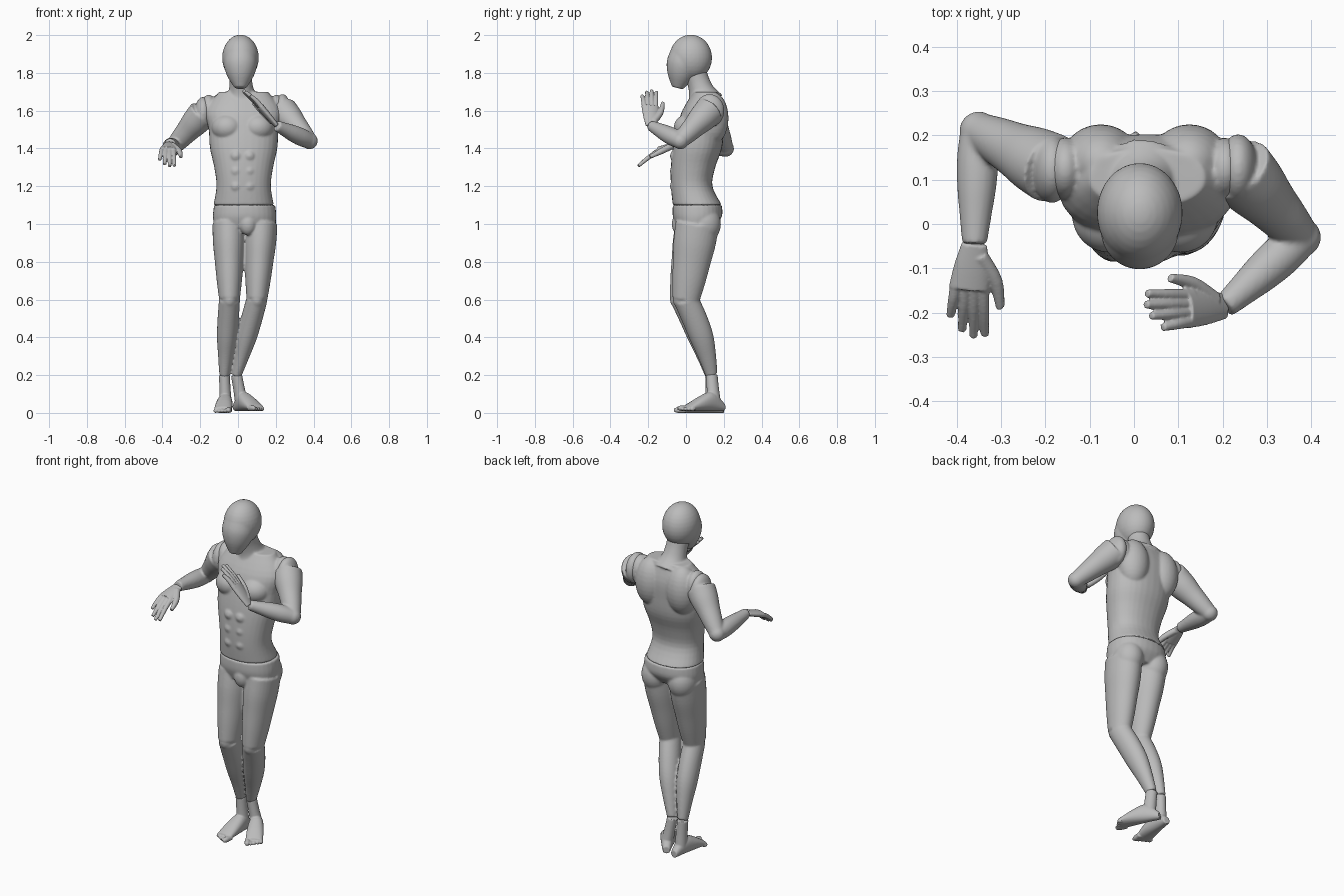
import bpy, bmesh
from math import cos, sin, pi, copysign
from mathutils import Vector

if "Cube" in bpy.data.objects:
    bpy.data.objects.remove(bpy.data.objects["Cube"])

grey = bpy.data.materials.new("mannequin grey")
grey.use_nodes = True
colour = (0.5, 0.5, 0.5, 1)
grey.diffuse_color = colour
grey.node_tree.nodes["Principled BSDF"].inputs["Base Color"].default_value = colour

SIDES, STEPS = 32, 4
UP, BACK, LEFT = Vector((0, 0, 1)), Vector((0, 1, 0)), Vector((1, 0, 0))


def spline(before, start, end, after, t):
    """Smooth curve from start to end that heeds its neighbours."""
    leave, arrive = (end - before) / 2, (after - start) / 2
    ease = t * t * (3 - 2 * t)
    pull = leave * (1 - t) - arrive * t
    return start.lerp(end, ease) + pull * t * (1 - t)


def skin(bm, rings, power=1.0):
    """Closed smooth loft through rings of (centre, half axis, half axis)."""
    padded = [rings[0]] + rings + [rings[-1]]
    slices = []
    for i in range(len(rings) - 1):
        for step in range(STEPS):
            columns = zip(*padded[i:i + 4])
            slices.append([spline(*column, step / STEPS) for column in columns])
    slices.append(rings[-1])
    loops = []
    for centre, wide, deep in slices:
        loop = []
        for k in range(SIDES):
            angle = 2 * pi * k / SIDES
            c, s = (copysign(abs(f) ** power, f) for f in (cos(angle), sin(angle)))
            loop.append(bm.verts.new(centre + wide * c + deep * s))
        loops.append(loop)
    for low, high in zip(loops, loops[1:]):
        for k in range(SIDES):
            bm.faces.new((low[k - 1], low[k], high[k], high[k - 1]))
    bm.faces.new(loops[0])
    bm.faces.new(loops[-1])


def stack(bm, middle, base, step, slices):
    """Evenly spaced level slices, each given as half width, front, back."""
    rings = []
    for i, (half, front, back) in enumerate(slices):
        centre = LEFT * middle + BACK * (front + back) / 2 + UP * (base + step * i)
        rings.append((centre, LEFT * half, BACK * (back - front) / 2))
    skin(bm, rings, 0.9)


def limb(bm, start, end, radii, side=UP, flat=1.0, bow=UP * 0):
    """Tube with evenly spaced radii; bow bends its middle, flat squeezes it."""
    start, end = Vector(start), Vector(end)
    axis = (end - start).normalized()
    wide = (side - axis * side.dot(axis)).normalized()
    deep = axis.cross(wide) * flat
    rings = []
    for i, radius in enumerate(radii):
        t = i / (len(radii) - 1)
        rings.append((start.lerp(end, t) + bow * sin(pi * t), wide * radius, deep * radius))
    skin(bm, rings)


def blob(bm, centre, size):
    made = bmesh.ops.create_uvsphere(bm, u_segments=SIDES, v_segments=SIDES // 2, radius=1)
    for vert in made["verts"]:
        vert.co = Vector(centre) + Vector(a * b for a, b in zip(vert.co, size))


def finish(name, bm, voxel=0.006, rounds=6):
    """Fuse the overlapping volumes into one smooth surface."""
    bmesh.ops.recalc_face_normals(bm, faces=bm.faces)
    mesh = bpy.data.meshes.new(name)
    bm.to_mesh(mesh)
    bm.free()
    mesh.materials.append(grey)
    obj = bpy.data.objects.new(name, mesh)
    bpy.context.collection.objects.link(obj)
    remesh = obj.modifiers.new("fuse", "REMESH")
    remesh.mode = "VOXEL"
    remesh.voxel_size = voxel
    remesh.use_smooth_shade = True
    soften = obj.modifiers.new("soften", "SMOOTH")
    soften.factor = 0.5
    soften.iterations = rounds


# Head: rounded skull with a flat face tapering to the chin
bm = bmesh.new()
blob(bm, (0.013, 0.025, 1.88), (0.097, 0.113, 0.122))
limb(bm, (0.013, 0, 1.91), (0.013, -0.045, 1.72), (0.08, 0.088, 0.07, 0.03), LEFT)
finish("head", bm)

# Torso: waist to shoulders, then neck and paired muscle masses
bm = bmesh.new()
stack(bm, 0.03, 1.1, 0.1, [(0.16, -0.07, 0.19), (0.144, -0.08, 0.14), (0.156, -0.08, 0.155),
                           (0.178, -0.07, 0.19), (0.185, -0.05, 0.2), (0.2, -0.02, 0.2),
                           (0.13, 0.04, 0.17)])
limb(bm, (0.013, 0.05, 1.8), (0.02, 0.1, 1.65), (0.06, 0.06, 0.07, 0.1), LEFT)
for side in (-1, 1):
    centre = LEFT * 0.025
    blob(bm, centre + Vector((side * 0.08, 0.02, 1.51)), (0.085, 0.085, 0.075))
    blob(bm, centre + Vector((side * 0.1, 0.14, 1.56)), (0.09, 0.085, 0.14))
    blob(bm, centre + Vector((side * 0.18, 0.125, 1.6)), (0.045, 0.07, 0.085))
    for row in range(3):
        blob(bm, centre + Vector((side * 0.035, -0.05, 1.2 + row * 0.08)), (0.035,) * 3)
finish("torso", bm)


# Hips and legs in one piece, knees bent
def leg(bm, hip, knee, ankle):
    limb(bm, hip, knee, (0.115, 0.112, 0.1, 0.088, 0.072), BACK, 0.76)
    limb(bm, knee, ankle, (0.066, 0.067, 0.063, 0.048, 0.032), BACK, 0.84, BACK * 0.015)
    blob(bm, knee, (0.047, 0.07, 0.06))
    blob(bm, Vector(hip) + BACK * 0.035, (0.08, 0.09, 0.1))


bm = bmesh.new()
stack(bm, 0.035, 1.1, -0.06, [(0.162, -0.07, 0.19), (0.168, -0.07, 0.19), (0.16, -0.05, 0.15)])
leg(bm, (-0.048, 0.06, 1), (-0.045, -0.015, 0.6), (-0.072, 0.133, 0.2))
leg(bm, (0.122, 0.06, 1), (0.1, 0, 0.6), (-0.008, 0.136, 0.2))
blob(bm, (0.052, -0.035, 1), (0.045, 0.04, 0.06))
finish("hips_and_legs", bm)


# Feet: wedge body, ankle and five toes; inside is the direction of the big toe
def foot(name, ankle, heel, tip, inside):
    bm = bmesh.new()
    ankle, heel = Vector(ankle), Vector(heel)
    ahead = (Vector(tip) - heel).normalized()
    across = UP.cross(ahead) * inside
    rings = []
    for along, wide, tall in ((0, 0.02, 0.02), (0.07, 0.036, 0.05),
                              (0.14, 0.045, 0.04), (0.22, 0.046, 0.016)):
        rings.append((heel + ahead * along + UP * tall, across * wide, UP * tall))
    skin(bm, rings, 0.9)
    limb(bm, ankle, heel + ahead * 0.06 + UP * 0.05, (0.032, 0.033, 0.037), ahead, 0.9)
    for toe in range(5):
        size = 0.015 if toe == 0 else 0.011
        root = heel + ahead * 0.2 + across * (0.034 - 0.018 * toe) + UP * size
        end = root + ahead * (0.062 - 0.009 * toe)
        limb(bm, root, end, (size, size, size, size * 0.6))
    finish(name, bm, 0.004, 4)


foot("right_foot", (-0.072, 0.133, 0.2), (-0.06, 0.2, 0), (-0.085, -0.06, 0), 1)
foot("left_foot", (-0.008, 0.136, 0.2), (-0.012, 0.2, 0.01), (0.12, -0.03, 0.01), -1)


# Hands: flat palm, a fan of four fingers and a thumb
def hand(name, wrist, knuckles, tip, side):
    bm = bmesh.new()
    wrist, knuckles = Vector(wrist), Vector(knuckles)
    reach, side = Vector(tip) - knuckles, Vector(side).normalized()
    limb(bm, wrist, knuckles, (0.029, 0.04, 0.046), side, 0.42)
    for finger in range(4):
        root = knuckles + side * (0.034 - 0.023 * finger)
        length = 1 - 0.08 * (finger - 0.7) ** 2
        end = root + reach * length - side * 0.003 * finger
        limb(bm, root.lerp(wrist, 0.15), end, (0.014, 0.012, 0.009), side, bow=UP * 0.006)
    root = wrist.lerp(knuckles, 0.25) + side * 0.015
    end = knuckles + reach * 0.4 + side * 0.07
    limb(bm, root, end, (0.018, 0.016, 0.01), side, bow=side * 0.012)
    finish(name, bm, 0.0035, 3)


# Arms: upper arm, elbow and forearm, ending in a hand
def arm(name, shoulder, elbow, wrist):
    bm = bmesh.new()
    limb(bm, shoulder, elbow, (0.08, 0.074, 0.062, 0.053, 0.042))
    limb(bm, elbow, wrist, (0.042, 0.047, 0.044, 0.036, 0.028))
    blob(bm, elbow, (0.044,) * 3)
    blob(bm, shoulder, (0.045, 0.078, 0.088))
    finish(name, bm)


right_wrist, left_wrist = (-0.36, -0.045, 1.425), (0.205, -0.185, 1.52)
arm("right_arm", (-0.185, 0.125, 1.585), (-0.35, 0.21, 1.4), right_wrist)
arm("left_arm", (0.235, 0.125, 1.6), (0.378, -0.03, 1.44), left_wrist)
hand("right_hand", right_wrist, (-0.372, -0.145, 1.39), (-0.37, -0.255, 1.305), LEFT)
hand("left_hand", left_wrist, (0.118, -0.19, 1.62), (0.026, -0.19, 1.71), (0, 1, -0.2))
